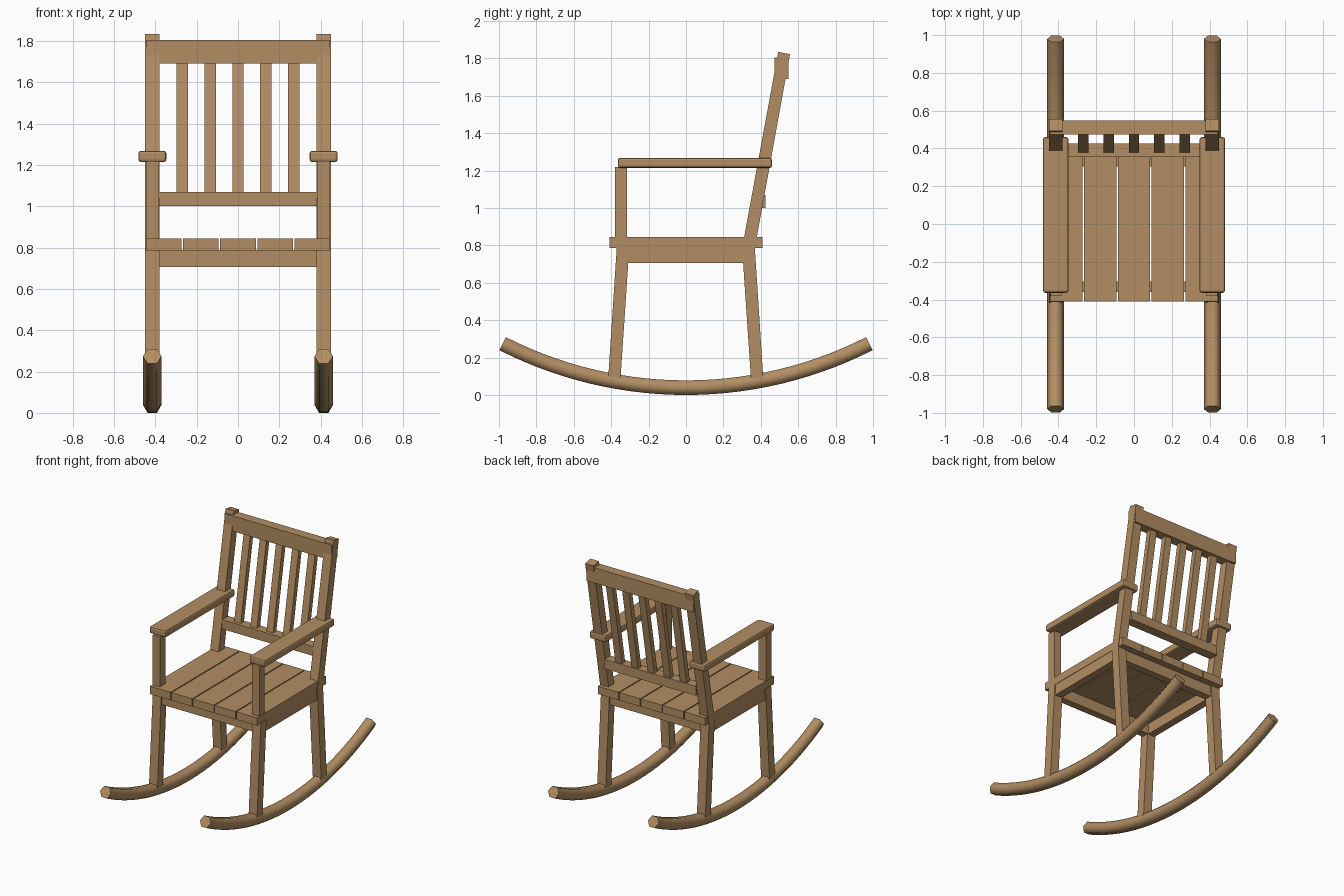
import bpy, bmesh, math
from mathutils import Vector

cube = bpy.data.objects.get("Cube")
if cube:
    bpy.data.objects.remove(cube, do_unlink=True)

# One wood colour for everything
WOOD = (0.45, 0.27, 0.125, 1.0)
wood = bpy.data.materials.new("warm wood")
wood.use_nodes = True
wood.diffuse_color = WOOD
bsdf = next(n for n in wood.node_tree.nodes if n.type == 'BSDF_PRINCIPLED')
bsdf.inputs["Base Color"].default_value = WOOD
bsdf.inputs["Roughness"].default_value = 0.7


def finish(name, bm):
    bmesh.ops.recalc_face_normals(bm, faces=bm.faces)
    mesh = bpy.data.meshes.new(name)
    bm.to_mesh(mesh)
    bm.free()
    mesh.materials.append(wood)
    obj = bpy.data.objects.new(name, mesh)
    bpy.context.collection.objects.link(obj)
    return obj


def board(name, profile, x0, x1):
    """Extrude a side profile of (y, z) points from x0 to x1."""
    bm = bmesh.new()
    face = bm.faces.new([bm.verts.new((x0, y, z)) for y, z in profile])
    grown = bmesh.ops.extrude_face_region(bm, geom=[face])
    moved = [v for v in grown["geom"] if isinstance(v, bmesh.types.BMVert)]
    bmesh.ops.translate(bm, verts=moved, vec=(x1 - x0, 0, 0))
    return finish(name, bm)


def rect(y0, y1, z0, z1):
    return [(y0, z0), (y1, z0), (y1, z1), (y0, z1)]


def rocker(name, x, reach=0.98, radius=2.16, thick=0.045, steps=28):
    """Sweep a hexagon along a circular arc."""
    low = thick * math.cos(math.pi / 6)
    centre = Vector((x, 0, radius + low))
    half = math.asin(reach / radius)
    bm = bmesh.new()
    rings = []
    for i in range(steps + 1):
        a = half * (2 * i / steps - 1)
        out = Vector((0, math.sin(a), -math.cos(a)))
        ring = []
        for k in range(6):
            t = k * math.pi / 3
            offset = Vector((thick * math.cos(t), 0, 0)) + out * thick * math.sin(t)
            ring.append(bm.verts.new(centre + out * radius + offset))
        rings.append(ring)
    for a, b in zip(rings, rings[1:]):
        for k in range(6):
            n = (k + 1) % 6
            bm.faces.new((a[k], a[n], b[n], b[k]))
    bm.faces.new(rings[0])
    bm.faces.new(rings[-1])
    obj = finish(name, bm)
    bpy.ops.object.select_all(action='DESELECT')
    obj.select_set(True)
    bpy.context.view_layer.objects.active = obj
    bpy.ops.object.shade_smooth_by_angle(angle=math.radians(65))


# Side assemblies: rocker, legs, back post, arm and apron
FRONT_LEG = [(-0.416, 0.09), (-0.35, 0.09), (-0.303, 0.79), (-0.37, 0.79)]
BACK_LEG = [(0.347, 0.09), (0.413, 0.09), (0.368, 0.787), (0.30, 0.787)]
BACK_POST = [(0.30, 0.785), (0.368, 0.785), (0.556, 1.822), (0.493, 1.834)]

for side, s in (("left", 1), ("right", -1)):
    rocker(side + "_rocker", s * 0.415)
    board(side + "_front_leg", FRONT_LEG, s * 0.379, s * 0.449)
    board(side + "_back_leg", BACK_LEG, s * 0.379, s * 0.449)
    board(side + "_back_post", BACK_POST, s * 0.379, s * 0.449)
    board(side + "_arm_support", rect(-0.38, -0.316, 0.84, 1.22), s * 0.383, s * 0.443)
    board(side + "_apron", rect(-0.32, 0.32, 0.705, 0.787), s * 0.385, s * 0.442)
    arm = board(side + "_armrest", rect(-0.364, 0.46, 1.214, 1.268), s * 0.347, s * 0.482)
    bevel = arm.modifiers.new("soft edges", 'BEVEL')
    bevel.width = 0.012
    bevel.segments = 2

# Seat aprons and planks
board("front_apron", rect(-0.36, -0.305, 0.705, 0.787), -0.38, 0.38)
board("back_apron", rect(0.305, 0.36, 0.705, 0.787), -0.38, 0.38)
for i in range(5):
    x = (i - 2) * 0.1795
    board(f"seat_plank_{i + 1}", rect(-0.41, 0.41, 0.786, 0.845), x - 0.086, x + 0.086)

# Backrest rails and leaning slats
board("lower_back_rail", rect(0.354, 0.426, 1.0, 1.07), -0.38, 0.38)
board("top_back_rail", rect(0.474, 0.547, 1.69, 1.805), -0.446, 0.446)
SLAT = [(0.374, 1.05), (0.412, 1.05), (0.53, 1.7), (0.492, 1.7)]
for i in range(5):
    x = (i - 2) * 0.1345
    board(f"back_slat_{i + 1}", SLAT, x - 0.0275, x + 0.0275)
